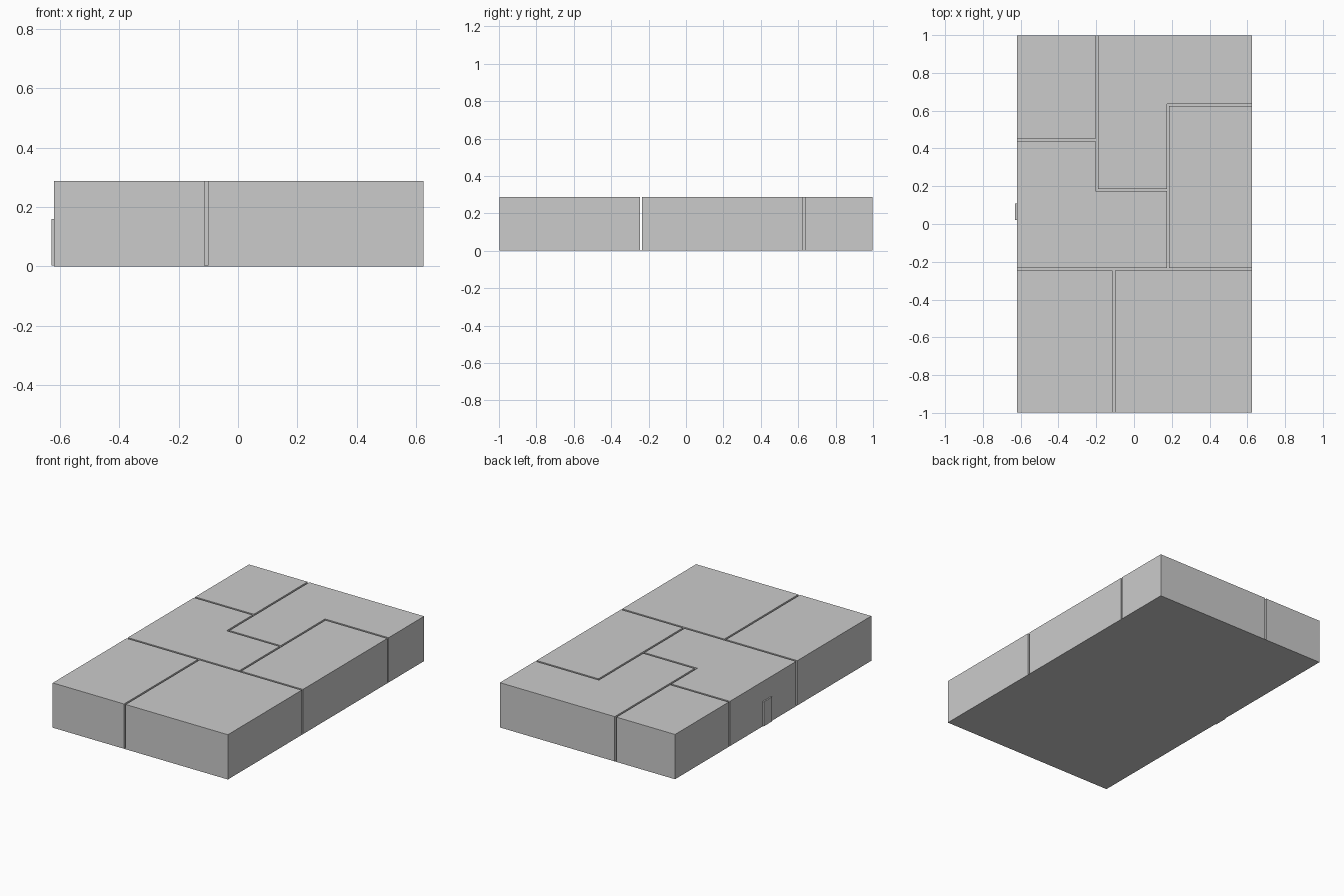
import bpy, bmesh

if "Cube" in bpy.data.objects:
    bpy.data.objects.remove(bpy.data.objects["Cube"])

# overall extents and partition lines of the plan
X0, X1, Y0, Y1, H = -0.62, 0.626, -0.997, 0.997, 0.288
GAP = 0.012
XA, XF, XC = -0.107, -0.197, 0.18        # lines running along y
YB, YG, YE, YD = -0.24, 0.18, 0.445, 0.63  # lines running along x
g = GAP / 2


def prism(name, outline, z0, z1):
    """Extrude a counter-clockwise plan outline between two heights."""
    bm = bmesh.new()
    face = bm.faces.new([bm.verts.new((x, y, z0)) for x, y in outline])
    ext = bmesh.ops.extrude_face_region(bm, geom=[face])
    top = [v for v in ext["geom"] if isinstance(v, bmesh.types.BMVert)]
    bmesh.ops.translate(bm, verts=top, vec=(0, 0, z1 - z0))
    bmesh.ops.recalc_face_normals(bm, faces=bm.faces)
    mesh = bpy.data.meshes.new(name)
    bm.to_mesh(mesh)
    bm.free()
    obj = bpy.data.objects.new(name, mesh)
    bpy.context.collection.objects.link(obj)
    return obj


def rect(x0, x1, y0, y1):
    return [(x0, y0), (x1, y0), (x1, y1), (x0, y1)]


# room blocks, separated by narrow gaps
rooms = {
    "front_left_room": rect(X0, XA - g, Y0, YB - g),
    "front_right_room": rect(XA + g, X1, Y0, YB - g),
    "right_room": rect(XC + g, X1, YB + g, YD - g),
    "back_left_room": rect(X0, XF - g, YE + g, Y1),
    "entrance_hall": [(X0, YB + g), (XC - g, YB + g), (XC - g, YG - g),
                      (XF - g, YG - g), (XF - g, YE - g), (X0, YE - g)],
    "back_right_room": [(XF + g, YG + g), (XC - g, YG + g), (XC - g, YD + g),
                        (X1, YD + g), (X1, Y1), (XF + g, Y1)],
}
for name, outline in rooms.items():
    prism(name, outline, 0, H)

# thin floor closing the bottom of the gaps
prism("floor", rect(X0, X1, Y0, Y1), 0, 0.003)

# entrance door on the left wall
door = prism("entrance_door", rect(-0.629, X0 + 0.003, 0.022, 0.108), 0.003, 0.16)
mat = bpy.data.materials.new("door_white")
mat.diffuse_color = (0.95, 0.95, 0.95, 1)
mat.use_nodes = True
mat.node_tree.nodes["Principled BSDF"].inputs["Base Color"].default_value = mat.diffuse_color
door.data.materials.append(mat)
